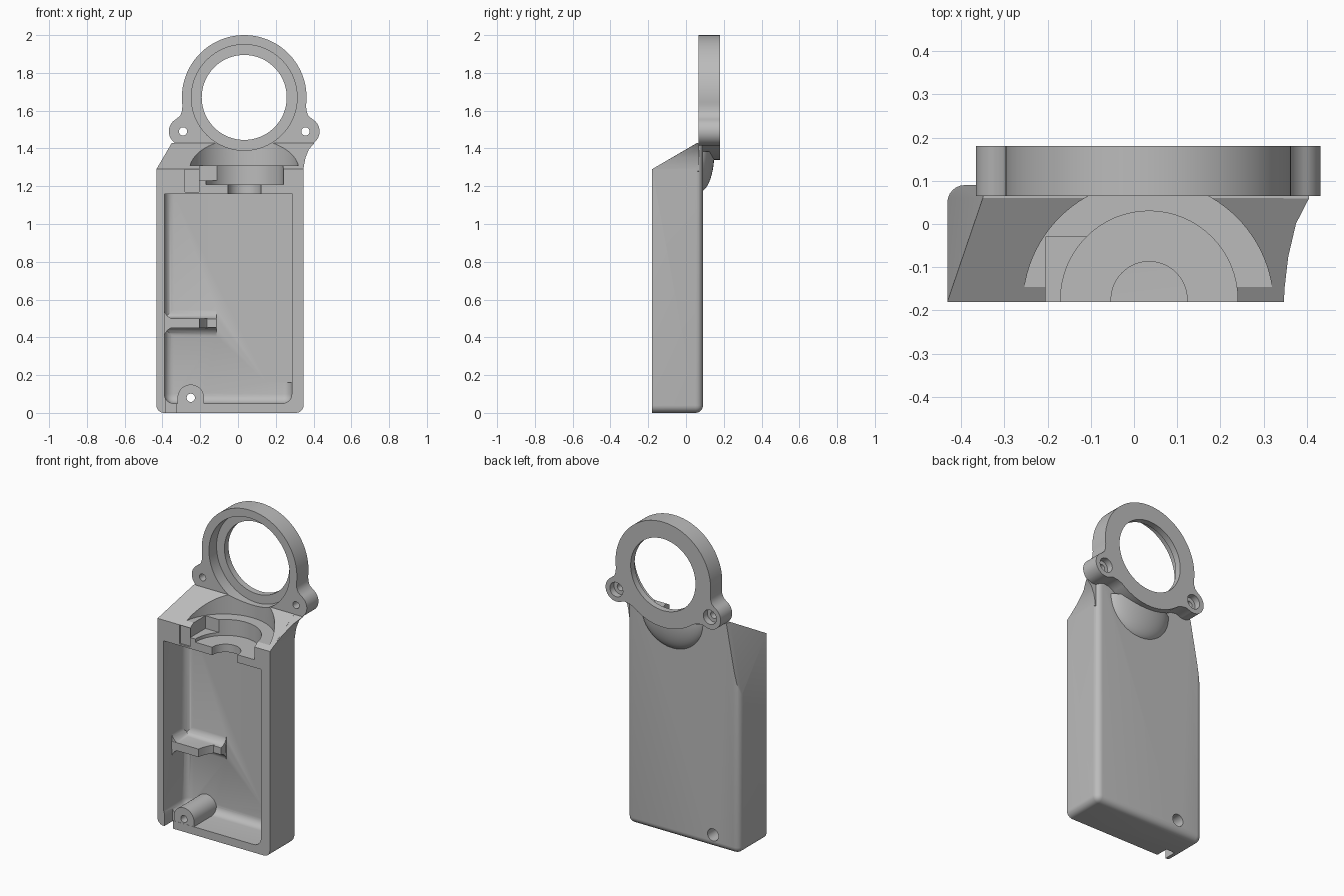
import bpy, bmesh, math
from mathutils import Vector

if "Cube" in bpy.data.objects:
    bpy.data.objects.remove(bpy.data.objects["Cube"])

grey = bpy.data.materials.new("plain_grey")
grey.use_nodes = True
colour = (0.5, 0.5, 0.5, 1)
grey.diffuse_color = colour
grey.node_tree.nodes["Principled BSDF"].inputs["Base Color"].default_value = colour


def finish(bm, name):
    bmesh.ops.recalc_face_normals(bm, faces=bm.faces)
    mesh = bpy.data.meshes.new(name)
    bm.to_mesh(mesh)
    bm.free()
    mesh.materials.append(grey)
    obj = bpy.data.objects.new(name, mesh)
    bpy.context.collection.objects.link(obj)
    return obj


def prism(name, points, axis, a, b):
    """Extrude a 2D outline along an axis from a to b."""
    place = {"x": lambda p, t: (t, p[0], p[1]),
             "y": lambda p, t: (p[0], t, p[1]),
             "z": lambda p, t: (p[0], p[1], t)}[axis]
    bm = bmesh.new()
    low, high = [[bm.verts.new(place(p, t)) for p in points] for t in (a, b)]
    bm.faces.new(low)
    bm.faces.new(high)
    for i in range(len(points)):
        j = (i + 1) % len(points)
        bm.faces.new((low[i], low[j], high[j], high[i]))
    return finish(bm, name)


def arc(cx, cy, r, start, end, steps):
    angles = [math.radians(start + (end - start) * i / steps) for i in range(steps + 1)]
    return [(cx + r * math.cos(t), cy + r * math.sin(t)) for t in angles]


def cylinder(name, centre, r, axis, a, b, sides=64):
    return prism(name, arc(*centre, r, 0, 360, sides)[:-1], axis, a, b)


def box(name, x, y, z, bevel=0):
    """Box whose edges, except those of the front and top, may be rounded."""
    bm = bmesh.new()
    bmesh.ops.create_cube(bm, size=1)
    for v in bm.verts:
        v.co = [lo + (c + 0.5) * (hi - lo) for c, (lo, hi) in zip(v.co, (x, y, z))]
    if bevel:
        edges = [e for e in bm.edges
                 if not all(v.co.y < y[0] + 0.001 for v in e.verts)
                 and not all(v.co.z > z[1] - 0.001 for v in e.verts)]
        bmesh.ops.bevel(bm, geom=edges, offset=bevel, segments=6, profile=0.5,
                        affect="EDGES", clamp_overlap=True)
    return finish(bm, name)


def slice_off(obj, point, normal):
    """Remove everything on the normal side of a plane and cap the cut."""
    bm = bmesh.new()
    bm.from_mesh(obj.data)
    geom = bm.verts[:] + bm.edges[:] + bm.faces[:]
    bmesh.ops.bisect_plane(bm, geom=geom, plane_co=point, plane_no=normal, clear_outer=True)
    bmesh.ops.holes_fill(bm, edges=[e for e in bm.edges if e.is_boundary])
    bmesh.ops.recalc_face_normals(bm, faces=bm.faces)
    bm.to_mesh(obj.data)
    bm.free()


def combine(target, other, operation):
    mod = target.modifiers.new("combine", "BOOLEAN")
    mod.operation, mod.solver, mod.object = operation, "EXACT", other
    bpy.context.view_layer.objects.active = target
    bpy.ops.object.modifier_apply(modifier=mod.name)
    bpy.data.objects.remove(other)


CX, RING_Z, EAR_X = 0.033, 1.67, 0.324

# Case body with sloped top and a slanted rear corner
housing = box("housing", (-0.432, 0.347), (-0.18, 0.09), (0, 1.43), 0.04)
slope_point, slope_normal = Vector((0, -0.18, 1.29)), Vector((0, -0.14, 0.24))
slice_off(housing, slope_point, slope_normal)
p1, p2, p3 = Vector((-0.432, -0.18, 1.29)), Vector((-0.35, 0.06, 1.43)), Vector((-0.433, 0.09, 0.95))
normal = (p2 - p1).cross(p3 - p1)
if normal.x > 0:
    normal.negate()
slice_off(housing, p1, normal)

# Flare between the side wall and the ear
flare = prism("flare", [(0.3, 1.25), (0.346, 1.28), (0.349, 1.31), (0.357, 1.35),
                        (0.375, 1.395), (0.405, 1.429), (0.3, 1.429)], "y", -0.179, 0.07)
slice_off(flare, slope_point - Vector((0, 0, 0.0005)), slope_normal)
combine(housing, flare, "UNION")

# Rounded bulge behind the pocket
bm = bmesh.new()
bmesh.ops.create_uvsphere(bm, u_segments=48, v_segments=32, radius=1)
for v in bm.verts:
    v.co = (CX + v.co.x * 0.22, 0.07 + v.co.y * 0.08, 1.38 + v.co.z * 0.21)
bulge = finish(bm, "bulge")
slice_off(bulge, Vector((0, 0, 1.383)), Vector((0, 0, 1)))
combine(housing, bulge, "UNION")

# Ring plate with two screw ears
half = (arc(0, 0, 0.33, 90, -7, 36) + [(0.329, -0.07), (0.338, -0.095)]
        + arc(EAR_X, -0.18, 0.075, 62, -105, 20) + [(0.27, -0.24), (0.235, -0.245)]
        + arc(0, 0, 0.33, -51, -90, 16))
outline = half + [(-x, z) for x, z in reversed(half[1:-1])]
plate = prism("ring_plate", [(CX + x, RING_Z + z) for x, z in outline], "y", 0.065, 0.18)
combine(housing, plate, "UNION")

# Ring bore with a rear lip, main cavity, top pocket and bottom slot
cutters = [
    cylinder("ring_seat", (CX, RING_Z), 0.28, "y", -0.3, 0.14, 96),
    cylinder("ring_hole", (CX, RING_Z), 0.225, "y", -0.3, 0.3, 96),
    box("cavity", (-0.39, 0.285), (-0.3, 0.045), (0.05, 1.16), 0.05),
    box("square_side", (0.15, 0.286), (-0.31, 0.046), (0.16, 1.161)),
    cylinder("dome_cut", (CX, -0.19), 0.29, "z", 1.31, 1.5, 96),
    cylinder("round_pocket", (0.035, -0.175), 0.205, "z", 1.21, 1.4),
    box("side_pocket", (-0.205, 0.03), (-0.3, -0.03), (1.23, 1.4)),
    cylinder("shaft_hole", (0.035, -0.175), 0.088, "z", 1.1, 1.3),
    box("front_recess", (-0.28, -0.206), (-0.3, -0.17), (1.17, 1.288)),
    box("cable_slot", (-0.385, -0.325), (-0.3, -0.1), (-0.1, 0.1)),
]
for cutter in cutters:
    combine(housing, cutter, "DIFFERENCE")

# Screw boss at the bottom, drilled from front to back
boss = prism("boss", arc(-0.25, 0.08, 0.07, 0, 180, 24) + [(-0.32, 0.012), (-0.18, 0.012)],
             "y", -0.179, 0.06)
combine(housing, boss, "UNION")


def drill(centre, depth, r):
    """Through hole with a wider seat for the screw head at the back."""
    combine(housing, cylinder("screw_hole", centre, 0.022, "y", -0.25, depth + 0.01, 24), "DIFFERENCE")
    combine(housing, cylinder("screw_head", centre, r, "y", depth, 0.25, 32), "DIFFERENCE")


drill((-0.25, 0.08), 0.0, 0.038)
for side in (-1, 1):
    drill((CX + side * EAR_X, 1.49), 0.14, 0.045)

# Inner rib, with fillets where it meets the back and the side wall
rib = prism("rib", [(-0.41, -0.1), (-0.205, -0.1), (-0.195, -0.06), (-0.175, -0.02),
                    (-0.145, 0.02), (-0.11, 0.04), (-0.11, 0.063), (-0.41, 0.063)],
            "z", 0.45, 0.5)
combine(housing, rib, "UNION")


def fillet(name, wall, inward, axis, a, b):
    """Concave fillets above and below the rib, ending inside the wall and the rib."""
    half = [(0.01, 0.078), (-0.002, 0.076), (0.004, 0.055), (0.016, 0.038),
            (0.032, 0.027), (0.052, 0.022)]
    points = [(-0.012, 0.078)] + half[1:]
    points += [(u, -w) for u, w in reversed(points)]
    combine(housing, prism(name, [(wall + inward * u, 0.475 + w) for u, w in points],
                           axis, a, b), "UNION")


fillet("rib_root", 0.045, -1, "x", -0.402, -0.113)
fillet("rib_side", -0.39, 1, "y", -0.098, 0.059)

bpy.ops.object.select_all(action="DESELECT")
housing.select_set(True)
bpy.context.view_layer.objects.active = housing
bpy.ops.object.shade_smooth_by_angle(angle=math.radians(30))
